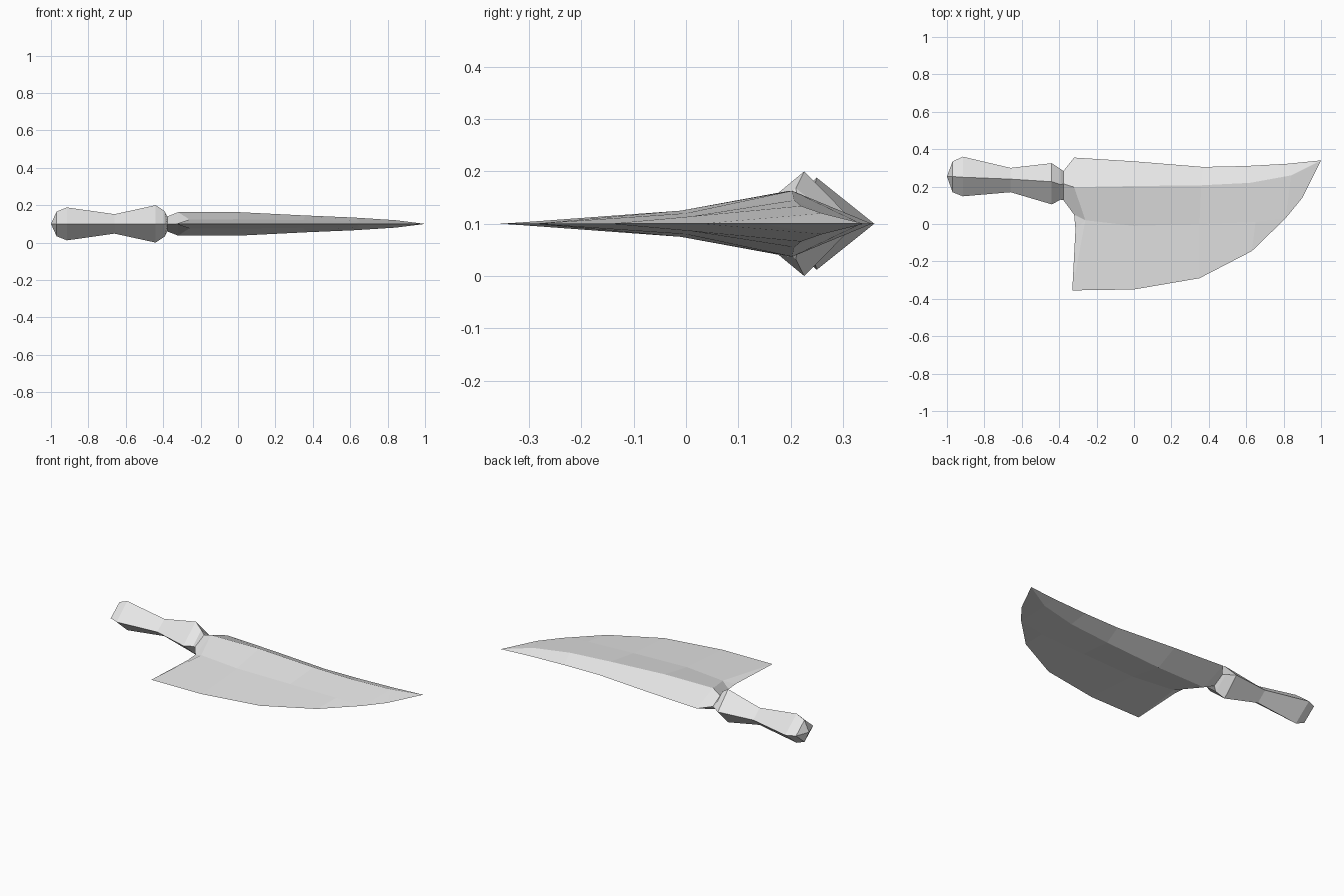
import bpy
import bmesh

cube = bpy.data.objects.get("Cube")
if cube:
    bpy.data.objects.remove(cube, do_unlink=True)

MID_Z = 0.1  # height of the symmetry plane

steel = bpy.data.materials.new("pale_grey")
steel.use_nodes = True
GREY = (0.8, 0.8, 0.8, 1)
steel.diffuse_color = GREY
steel.node_tree.nodes["Principled BSDF"].inputs["Base Color"].default_value = GREY


def half_mesh(name, faces):
    """Make the upper half from lists of points, then mirror it downward."""
    bm = bmesh.new()
    for face in faces:
        bm.faces.new([bm.verts.new(p) for p in face])
    bmesh.ops.remove_doubles(bm, verts=bm.verts, dist=0.0005)
    bmesh.ops.recalc_face_normals(bm, faces=bm.faces)
    if sum(f.normal.z * f.calc_area() for f in bm.faces) < 0:
        bmesh.ops.reverse_faces(bm, faces=bm.faces)
    mesh = bpy.data.meshes.new(name)
    bm.to_mesh(mesh)
    bm.free()
    mesh.materials.append(steel)
    obj = bpy.data.objects.new(name, mesh)
    obj.location.z = MID_Z
    bpy.context.collection.objects.link(obj)
    mod = obj.modifiers.new("mirror", "MIRROR")
    mod.use_axis = (False, False, True)
    return obj


def strip(a, b):
    """Quads between two rows of points."""
    return [[a[i], a[i + 1], b[i + 1], b[i]] for i in range(len(a) - 1)]


# Handle: diamond sections (x, back y, ridge y, front y, half height)
sections = [
    (-0.97, 0.335, 0.254, 0.17, 0.066),
    (-0.915, 0.36, 0.25, 0.148, 0.088),
    (-0.66, 0.30, 0.24, 0.17, 0.052),
    (-0.44, 0.325, 0.226, 0.105, 0.10),
    (-0.392, 0.293, 0.21, 0.13, 0.068),
    (-0.378, 0.283, 0.215, 0.128, 0.04),
]
rings = [[(x, back, 0), (x, ridge, h), (x, front, 0)]
         for x, back, ridge, front, h in sections]
pommel = (-1, 0.254, 0)
handle = [[pommel, rings[0][i], rings[0][i + 1]] for i in range(2)]
for a, b in zip(rings, rings[1:]):
    handle += strip(a, b)
half_mesh("handle", handle)

# Blade: rows of spine, ridge, bevel and cutting edge
neck = rings[-1]
heel_top = (-0.32, 0.05, 0)
heel_mid = (-0.313, -0.03, 0)
rows = [
    [(-0.32, 0.355, 0), (-0.32, 0.197, 0.063), (-0.26, 0.02, 0.024), (-0.33, -0.355, 0)],
    [(0, 0.335, 0), (0, 0.203, 0.063), (0, -0.01, 0.025), (0, -0.35, 0)],
    [(0.37, 0.305, 0), (0.36, 0.207, 0.045), (0.35, 0, 0.02), (0.35, -0.29, 0)],
    [(0.6, 0.31, 0), (0.62, 0.22, 0.034), (0.65, 0.01, 0.014), (0.63, -0.145, 0)],
]
blade = []
for a, b in zip(rows, rows[1:]):
    blade += strip(a, b)

# Bolster and heel
spine, ridge, bevel, corner = rows[0]
blade += [
    [neck[0], neck[1], ridge, spine],
    [neck[1], neck[2], heel_top, ridge],
    [ridge, heel_top, bevel],
    [heel_top, heel_mid, bevel],
    [heel_mid, corner, bevel],
]

# Point
tip = (1, 0.34, 0)
spine, ridge, bevel, edge = rows[-1]
spine_end, ridge_end = (0.82, 0.322, 0), (0.84, 0.26, 0.02)
edge_low, edge_high = (0.81, 0.03, 0), (0.9, 0.14, 0)
blade += [
    [spine, ridge, ridge_end, spine_end],
    [spine_end, ridge_end, tip],
    [ridge, bevel, edge_low, ridge_end],
    [bevel, edge, edge_low],
    [ridge_end, edge_low, edge_high],
    [ridge_end, edge_high, tip],
]
half_mesh("blade", blade)
